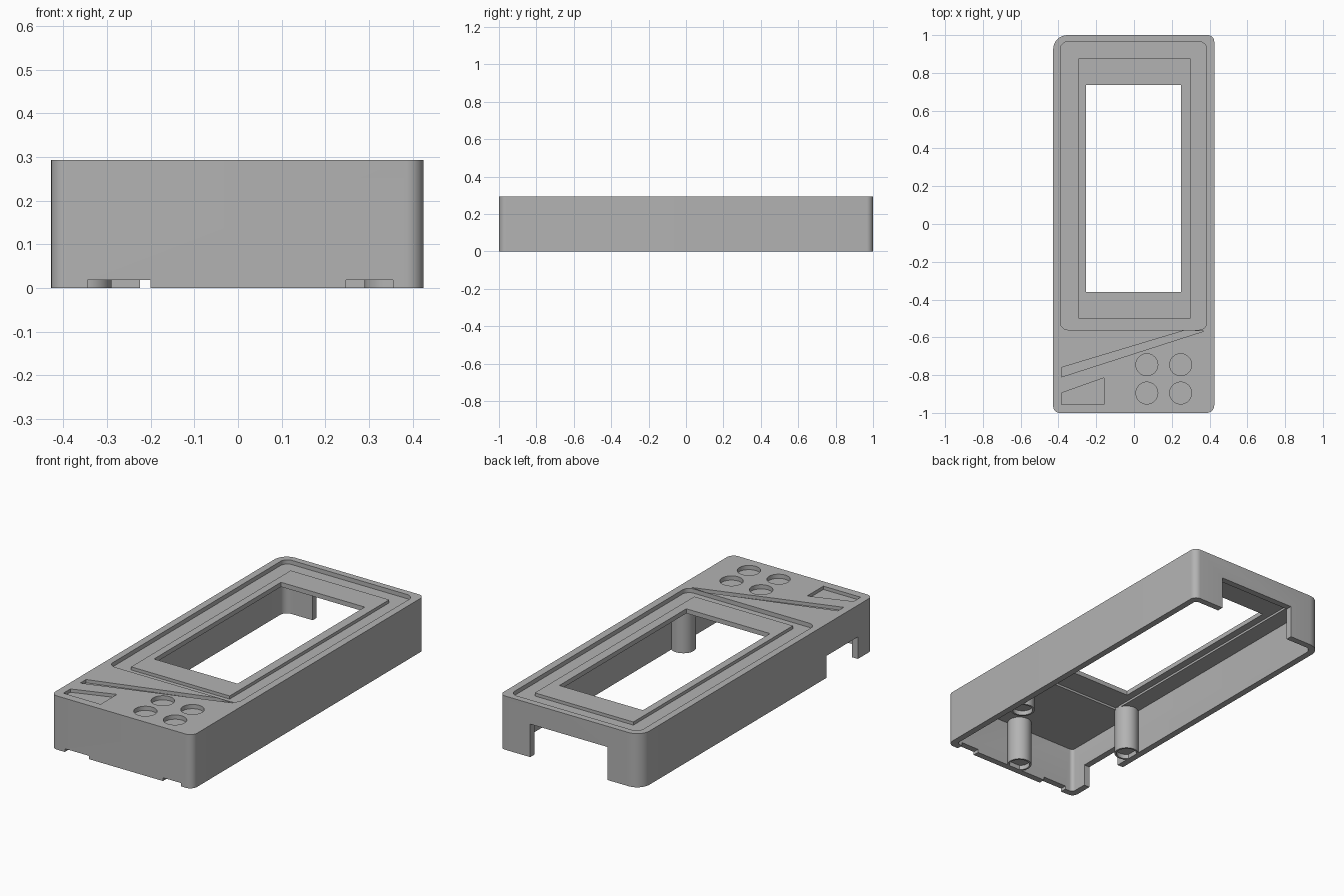
import bpy, bmesh, math

cube = bpy.data.objects.get("Cube")
if cube:
    bpy.data.objects.remove(cube, do_unlink=True)

grey = bpy.data.materials.new("plain_grey")
grey.use_nodes = True
colour = (0.45, 0.45, 0.45, 1)
grey.diffuse_color = colour
grey.node_tree.nodes["Principled BSDF"].inputs["Base Color"].default_value = colour

TOP, CEILING, FLOOR = 0.293, 0.25, -0.1


def rect(x0, x1, y0, y1, radii=(0, 0, 0, 0)):
    """Counter-clockwise rectangle; radii start at the low x, low y corner."""
    corners = [(x0, y0, 1, 1), (x1, y0, -1, 1), (x1, y1, -1, -1), (x0, y1, 1, -1)]
    pts = []
    for i, ((x, y, sx, sy), r) in enumerate(zip(corners, radii)):
        if r == 0:
            pts.append((x, y))
            continue
        for k in range(9):
            a = math.pi + i * math.pi / 2 + k * math.pi / 16
            pts.append((x + sx * r + r * math.cos(a), y + sy * r + r * math.sin(a)))
    return pts


def circle(x, y, r, n=40):
    return [(x + r * math.cos(2 * math.pi * k / n), y + r * math.sin(2 * math.pi * k / n))
            for k in range(n)]


def prism(name, pts, z0, z1):
    bm = bmesh.new()
    base = bm.faces.new([bm.verts.new((x, y, z0)) for x, y in pts])
    ext = bmesh.ops.extrude_face_region(bm, geom=[base])
    for v in ext["geom"]:
        if isinstance(v, bmesh.types.BMVert):
            v.co.z = z1
    bmesh.ops.recalc_face_normals(bm, faces=bm.faces)
    mesh = bpy.data.meshes.new(name)
    bm.to_mesh(mesh)
    bm.free()
    mesh.materials.append(grey)
    obj = bpy.data.objects.new(name, mesh)
    bpy.context.collection.objects.link(obj)
    return obj


def cut(target, pts, z0, z1):
    cutter = prism("cutter", pts, z0, z1)
    cutter.hide_render = True
    mod = target.modifiers.new("cut", 'BOOLEAN')
    mod.operation, mod.solver, mod.object = 'DIFFERENCE', 'EXACT', cutter
    bpy.context.view_layer.objects.active = target
    bpy.ops.object.modifier_apply(modifier=mod.name)
    bpy.data.objects.remove(cutter, do_unlink=True)


def smooth(obj):
    bpy.ops.object.select_all(action='DESELECT')
    obj.select_set(True)
    bpy.context.view_layer.objects.active = obj
    bpy.ops.object.shade_smooth_by_angle(angle=math.radians(30))


# Hollow case, open underneath
case = prism("case_shell", rect(-0.428, 0.425, -1, 1, (0.035, 0.04, 0.035, 0.075)), 0, TOP)
cut(case, rect(-0.393, 0.39, -0.965, 0.965, (0.02, 0.02, 0.02, 0.04)), FLOOR, CEILING)

# Sunken bezel and the opening that holds the screen frame
cut(case, rect(-0.39, 0.385, -0.56, 0.965, (0.04,) * 4), 0.27, 0.4)
cut(case, rect(-0.295, 0.3, -0.5, 0.875), 0.2, 0.4)

# Shallow pockets: diagonal stripe, corner label and four round buttons
cut(case, [(-0.385, -0.81), (0.37, -0.567), (0.27, -0.563), (-0.385, -0.76)], 0.275, 0.4)
cut(case, [(-0.385, -0.955), (-0.16, -0.955), (-0.16, -0.815), (-0.385, -0.895)], 0.275, 0.4)
for bx in (0.068, 0.247):
    for by in (-0.745, -0.895):
        cut(case, circle(bx, by, 0.058), 0.27, 0.4)

# Connector openings in the back and side walls, slots in the front lip
cut(case, rect(-0.225, 0.24, 0.9, 1.1), FLOOR, 0.18)
cut(case, rect(-0.5, -0.36, -0.87, -0.6), FLOOR, 0.12)
cut(case, rect(-0.345, -0.2, -1.1, -0.94), FLOOR, 0.018)
cut(case, rect(0.247, 0.355, -1.1, -0.94), FLOOR, 0.018)
smooth(case)

# Raised frame around the window
frame = prism("screen_frame", rect(-0.295, 0.3, -0.5, 0.875), 0.262, 0.287)
cut(frame, rect(-0.255, 0.25, -0.36, 0.735), 0.2, 0.4)

# Mounting posts with shallow sockets in their ends
for name, px, py in (("right_post", -0.352, -0.48), ("left_post", 0.352, -0.48),
                     ("front_post", 0, -0.925)):
    post = prism(name, circle(px, py, 0.062), 0, CEILING + 0.005)
    cut(post, circle(px, py, 0.052), FLOOR, 0.025)
    smooth(post)
